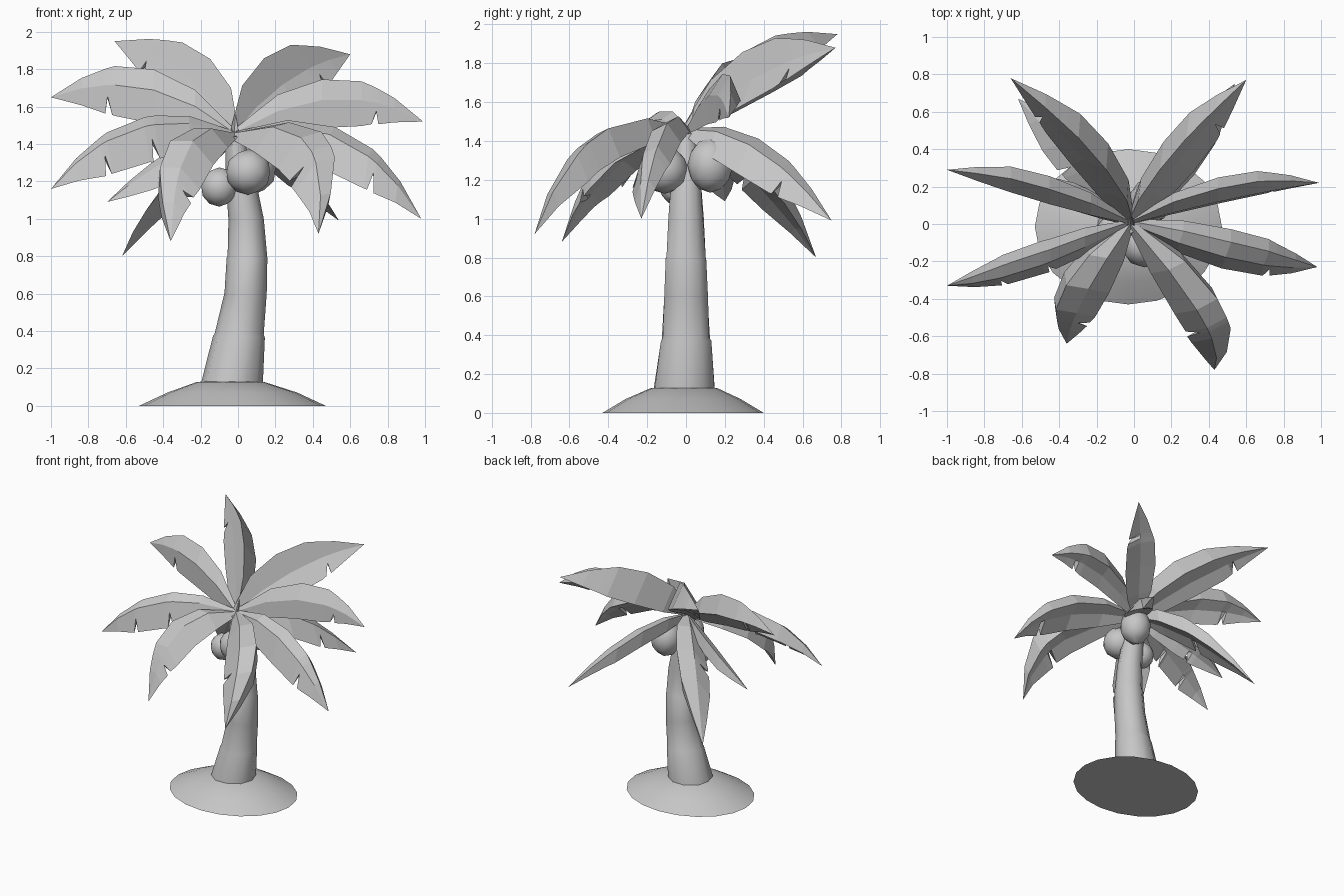
import bpy, bmesh, math, random
from mathutils import Vector

random.seed(4)
cube = bpy.data.objects.get("Cube")
if cube:
    bpy.data.objects.remove(cube, do_unlink=True)

grey = bpy.data.materials.new("plain grey")
grey.use_nodes = True
COLOUR = (0.57, 0.57, 0.57, 1)
grey.diffuse_color = COLOUR
grey.node_tree.nodes["Principled BSDF"].inputs["Base Color"].default_value = COLOUR


def finish(bm, name, smooth_angle=0):
    bmesh.ops.recalc_face_normals(bm, faces=bm.faces)
    mesh = bpy.data.meshes.new(name)
    bm.to_mesh(mesh)
    bm.free()
    mesh.materials.append(grey)
    ob = bpy.data.objects.new(name, mesh)
    bpy.context.collection.objects.link(ob)
    if smooth_angle:
        bpy.ops.object.select_all(action="DESELECT")
        bpy.context.view_layer.objects.active = ob
        ob.select_set(True)
        bpy.ops.object.shade_smooth_by_angle(angle=math.radians(smooth_angle))


def loft(name, rings, sides, smooth_angle, jitter=0.0):
    """Stack of closed rings (cx, cy, z, rx, ry), capped at both ends."""
    bm = bmesh.new()
    loops = []
    for cx, cy, z, rx, ry in rings:
        loop = []
        for i in range(sides):
            a = math.tau * i / sides
            k = 1 + random.uniform(-jitter, jitter)
            dz = random.uniform(-jitter, jitter) * 0.3
            loop.append(bm.verts.new((cx + rx * k * math.cos(a), cy + ry * k * math.sin(a), z + dz)))
        loops.append(loop)
    for a, b in zip(loops, loops[1:]):
        for i in range(sides):
            j = (i + 1) % sides
            bm.faces.new((a[i], a[j], b[j], b[i]))
    bm.faces.new(loops[0])
    bm.faces.new(loops[-1])
    finish(bm, name, smooth_angle)


# Sand mound
loft("sand_mound", [
    (-0.03, -0.015, 0.0, 0.5, 0.415),
    (-0.03, -0.015, 0.072, 0.345, 0.295),
    (-0.04, -0.01, 0.128, 0.18, 0.17),
    (-0.04, -0.01, 0.137, 0.05, 0.05)], 20, 35)

# Curved trunk, with a small step between its sections
loft("trunk", [
    (-0.04, -0.01, 0.1, 0.168, 0.165),
    (0.005, 0, 0.37, 0.136, 0.135),
    (0.008, 0, 0.385, 0.132, 0.128),
    (0.04, 0, 0.6, 0.114, 0.117),
    (0.05, 0, 0.79, 0.108, 0.11),
    (0.05, 0, 0.805, 0.104, 0.105),
    (0.045, 0, 1.0, 0.094, 0.094),
    (0.015, 0, 1.2, 0.08, 0.08),
    (-0.02, 0, 1.44, 0.05, 0.05)], 10, 40, 0.025)


# Coconuts
def coconut(name, centre, radius, stretch):
    bm = bmesh.new()
    bmesh.ops.create_icosphere(bm, subdivisions=2, radius=radius)
    for v in bm.verts:
        v.co.z *= stretch
        v.co += Vector(centre)
    finish(bm, name, 25)


coconut("coconut_front", (0.055, -0.11, 1.25), 0.122, 1)
coconut("coconut_back", (0.09, 0.125, 1.275), 0.118, 1.2)
coconut("coconut_side", (-0.1, -0.04, 1.17), 0.1, 1.05)

# Fronds: thick folded blades along a curved front crease, torn along the lower edge
CROWN = Vector((-0.02, 0, 1.46))
WIDTHS = [(0, 0.18), (0.22, 0.8), (0.45, 1), (0.66, 0.92), (0.84, 0.5), (1, 0)]


def width(t):
    for (t0, w0), (t1, w1) in zip(WIDTHS, WIDTHS[1:]):
        if t <= t1:
            return w0 + (w1 - w0) * (t - t0) / (t1 - t0)
    return 0


def frond(name, tip, mid, upper, lower, back, tears):
    """Blade through mid; upper, lower and back are edge offsets from the crease."""
    tip, mid, upper, lower, back = map(Vector, (tip, mid, upper, lower, back))
    hollow = (lower + back) * 0.4
    bend = 2 * mid - (CROWN + tip) / 2
    stations = [(t, w, w) for t, w in WIDTHS[:-1]]
    for t in tears:
        for shift, cut in ((-0.025, 1), (0, 0.4), (0.012, 1.05)):
            w = width(t + shift)
            stations.append((t + shift, w, w * cut))
    bm = bmesh.new()
    rows = []
    for t, w, w_low in sorted(stations):
        p = CROWN * (1 - t) ** 2 + bend * 2 * t * (1 - t) + tip * t * t
        section = (p + upper * w, p, p + lower * w_low, p + hollow * w, p + back * w)
        rows.append([bm.verts.new(q) for q in section])
    point = bm.verts.new(tip)
    for i in range(5):
        j = (i + 1) % 5
        for a, b in zip(rows, rows[1:]):
            bm.faces.new((a[i], a[j], b[j], b[i]))
        bm.faces.new((rows[-1][i], rows[-1][j], point))
    bm.faces.new(rows[0])
    finish(bm, name)


frond("frond_left_high", (0.99, 0.22, 1.52), (0.5, 0.13, 1.64),
      (0, 0.07, 0.11), (0, -0.01, -0.15), (0, 0.13, -0.03), [0.74])
frond("frond_left_low", (0.98, -0.23, 1.0), (0.54, -0.19, 1.43),
      (0.03, 0.08, 0.04), (-0.02, -0.06, -0.19), (0.03, 0.15, -0.06), [0.7])
frond("frond_front_left", (0.43, -0.78, 0.92), (0.36, -0.5, 1.41),
      (0.11, 0.06, 0.03), (-0.12, -0.02, -0.17), (0.08, 0.12, -0.12), [0.6])
frond("frond_front_right", (-0.36, -0.64, 0.88), (-0.26, -0.38, 1.39),
      (-0.12, 0.02, 0), (0.11, -0.02, -0.13), (-0.13, 0.09, -0.17), [0.75])
frond("frond_right_low", (-1, -0.33, 1.16), (-0.55, -0.24, 1.48),
      (0, 0.07, 0.05), (0.03, -0.04, -0.19), (0, 0.13, -0.07), [0.42, 0.68])
frond("frond_right_high", (-1, 0.29, 1.65), (-0.5, 0.12, 1.7),
      (0, 0.08, 0.11), (0, 0, -0.18), (0, 0.15, -0.03), [0.7])
frond("frond_back_right_high", (-0.66, 0.78, 1.95), (-0.3, 0.38, 1.78),
      (0.12, -0.05, 0.1), (-0.07, -0.02, -0.14), (0.13, 0.09, -0.07), [0.75])
frond("frond_back_left_high", (0.6, 0.77, 1.88), (0.27, 0.38, 1.74),
      (-0.1, -0.05, 0.14), (0.08, -0.06, -0.14), (-0.08, 0.1, -0.07), [0.72])
frond("frond_back_right_low", (-0.62, 0.67, 0.8), (-0.3, 0.32, 1.3),
      (0.1, 0.08, 0.02), (-0.1, -0.04, -0.14), (0.08, 0.08, -0.1), [0.5])
frond("frond_back_left_low", (0.54, 0.75, 0.99), (0.25, 0.36, 1.36),
      (-0.1, 0.05, 0.03), (0.1, -0.06, -0.15), (-0.08, 0.06, -0.1), [0.7])
frond("frond_right_under", (-0.7, 0.2, 1.09), (-0.35, 0.13, 1.33),
      (0, 0.07, 0.04), (0, -0.05, -0.12), (0, 0.1, -0.06), [0.6])
